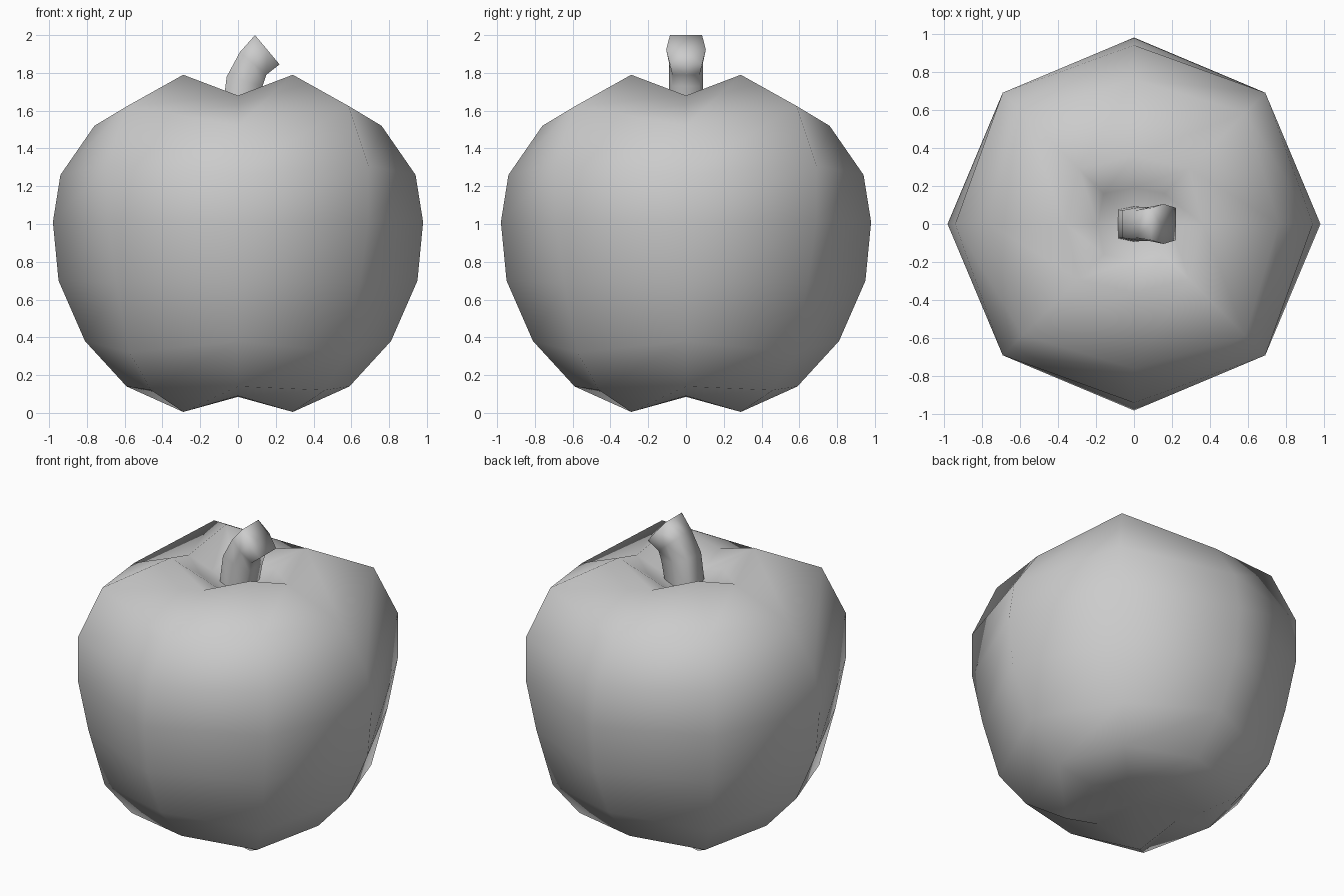
import bpy, bmesh, math

if "Cube" in bpy.data.objects:
    bpy.data.objects.remove(bpy.data.objects["Cube"])

def loft(name, rings, start=None, end=None):
    """Skin equal-length vertex rings and close the ends with fans."""
    bm = bmesh.new()
    vr = [[bm.verts.new(p) for p in r] for r in rings]
    n = len(vr[0])
    for a, b in zip(vr, vr[1:]):
        for i in range(n):
            j = (i + 1) % n
            bm.faces.new((a[i], a[j], b[j], b[i]))
    for ring, tip in ((vr[0], start), (vr[-1], end)):
        if tip:
            c = bm.verts.new(tip)
            for i in range(n):
                bm.faces.new((ring[i], ring[(i + 1) % n], c))
    bmesh.ops.recalc_face_normals(bm, faces=bm.faces)
    me = bpy.data.meshes.new(name)
    bm.to_mesh(me)
    bm.free()
    for p in me.polygons:
        p.use_smooth = True
    ob = bpy.data.objects.new(name, me)
    bpy.context.collection.objects.link(ob)
    return ob

# Fruit body: eight columns, (radius, z) on the axes and (x = y, z) on the lobed corners
profile = [
    ((0.33, 0.09), (0.29, 0.005)),
    ((0.59, 0.14), (0.46, 0.12)),
    ((0.81, 0.38), (0.575, 0.32)),
    ((0.95, 0.70), (0.645, 0.69)),
    ((0.98, 1.01), (0.69, 1.02)),
    ((0.94, 1.26), (0.69, 1.31)),
    ((0.76, 1.52), (0.585, 1.625)),
    ((0.36, 1.68), (0.29, 1.79)),
    ((0.19, 1.62), (0.16, 1.66)),
]
rings = []
for mid, corner in profile:
    ring = []
    for i in range(8):
        r, z = mid if i % 2 == 0 else (corner[0] * math.sqrt(2), corner[1])
        a = i * math.pi / 4
        ring.append((r * math.cos(a), r * math.sin(a), z))
    rings.append(ring)
loft("fruit_body", rings, (0, 0, 0.085), (0, 0, 1.56))

# Stem: upper edge, lower edge (x, z) and half width of each section
sections = [
    ((-0.09, 1.54), (0.09, 1.54), 0.09),
    ((-0.06, 1.78), (0.13, 1.73), 0.085),
    ((0.01, 1.91), (0.15, 1.79), 0.085),
    ((0.09, 2.00), (0.22, 1.845), 0.10),
]
around = [(0, 0), (0, 0.85), (0.5, 1.05), (1, 0.85), (1, 0), (1, -0.85), (0.5, -1.05), (0, -0.85)]
stem = [[(a[0] + (b[0] - a[0]) * t, w * s, a[1] + (b[1] - a[1]) * t) for t, s in around]
        for a, b, w in sections]
loft("stem", stem, None, (0.14, 0, 1.91))
